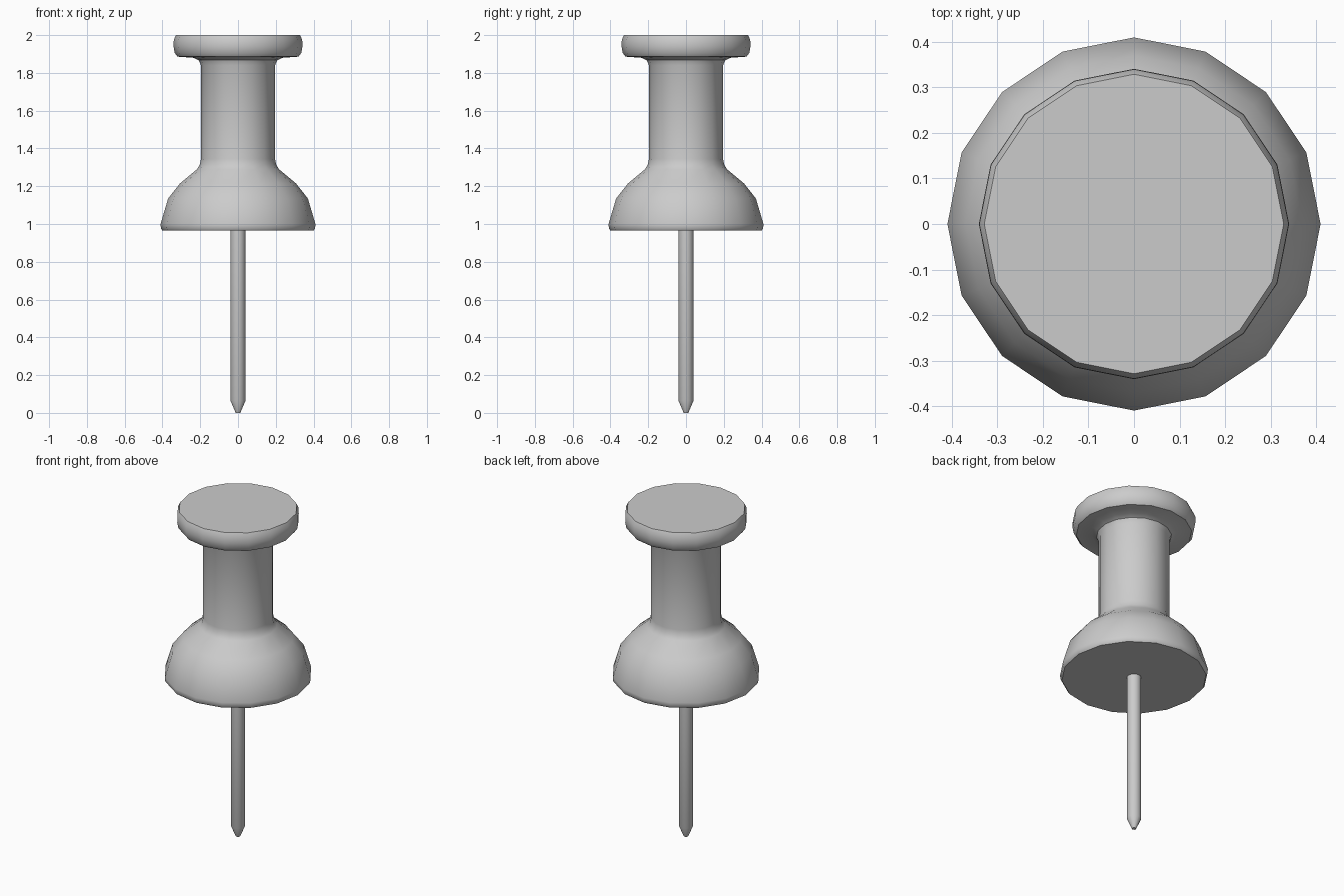
import bpy, bmesh, math

if "Cube" in bpy.data.objects:
    bpy.data.objects.remove(bpy.data.objects["Cube"])


def lathe(name, profile, sides, angle):
    """Revolve an (r, z) profile, listed bottom to top, and cap both ends."""
    bm = bmesh.new()
    rings = []
    for r, z in profile:
        rings.append([bm.verts.new((r * math.cos(2 * math.pi * i / sides),
                                    r * math.sin(2 * math.pi * i / sides), z))
                      for i in range(sides)])
    for a, b in zip(rings, rings[1:]):
        for i in range(sides):
            j = (i + 1) % sides
            bm.faces.new((a[i], a[j], b[j], b[i]))
    bm.faces.new(rings[0][::-1])
    bm.faces.new(rings[-1])
    mesh = bpy.data.meshes.new(name)
    bm.to_mesh(mesh)
    bm.free()
    obj = bpy.data.objects.new(name, mesh)
    bpy.context.collection.objects.link(obj)
    bpy.ops.object.select_all(action='DESELECT')
    obj.select_set(True)
    bpy.context.view_layer.objects.active = obj
    bpy.ops.object.shade_smooth_by_angle(angle=math.radians(angle))
    return obj


# Plastic grip: flared collar, straight waist and flat round head
lathe("grip", [
    (0.40, 0.965), (0.408, 0.975), (0.41, 1.0), (0.37, 1.135),
    (0.307, 1.215), (0.217, 1.29), (0.202, 1.315), (0.196, 1.345),
    (0.196, 1.84), (0.208, 1.867), (0.235, 1.88),
    (0.32, 1.886), (0.335, 1.905), (0.341, 1.94), (0.34, 1.975), (0.329, 2.0),
], 16, 40)

# Metal pin with a short blunt point, seated inside the grip
lathe("pin", [(0.012, 0.0), (0.04, 0.065), (0.04, 1.0)], 16, 40)
